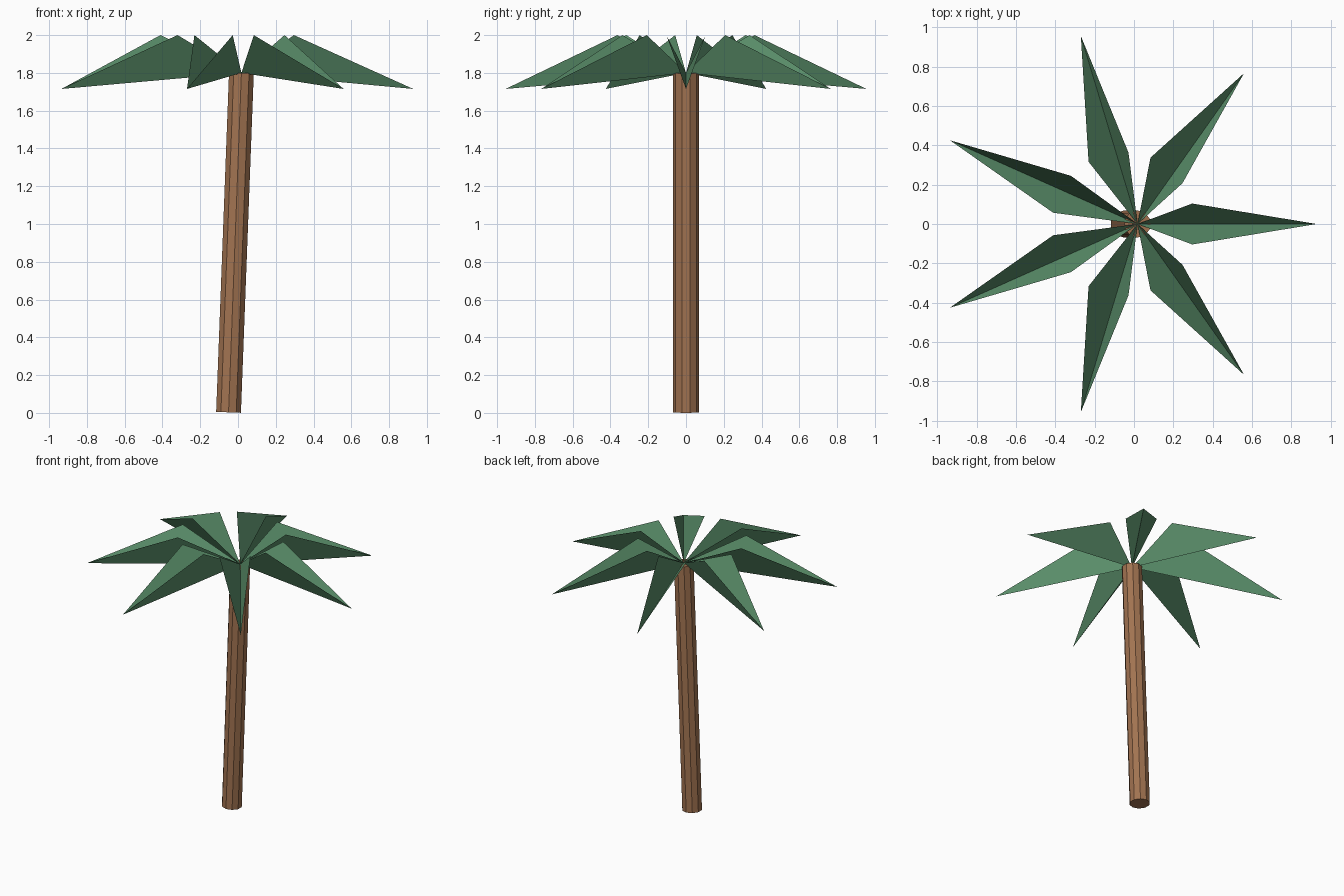
import bpy, bmesh, math
from mathutils import Matrix, Vector

if "Cube" in bpy.data.objects:
    bpy.data.objects.remove(bpy.data.objects["Cube"])


def material(name, rgb):
    m = bpy.data.materials.new(name)
    m.diffuse_color = (*rgb, 1)
    m.use_nodes = True
    m.node_tree.nodes["Principled BSDF"].inputs["Base Color"].default_value = m.diffuse_color
    return m


def add_object(name, bm, mat):
    me = bpy.data.meshes.new(name)
    bm.to_mesh(me)
    bm.free()
    me.materials.append(mat)
    ob = bpy.data.objects.new(name, me)
    bpy.context.collection.objects.link(ob)
    return ob


bark = material("bark brown", (0.36, 0.172, 0.082))
green = material("leaf green", (0.105, 0.28, 0.148))

# Leaning ten-sided trunk
bottom, top = Vector((-0.05, 0, 0.003)), Vector((0.018, 0, 1.8))
axis = top - bottom
lean = axis.to_track_quat('Z', 'Y').to_matrix().to_4x4()
bm = bmesh.new()
bmesh.ops.create_cone(
    bm, cap_ends=True, segments=10, radius1=0.069, radius2=0.069, depth=axis.length,
    matrix=Matrix.Translation((bottom + top) / 2) @ lean @ Matrix.Rotation(math.radians(18), 4, 'Z'))
add_object("trunk", bm, bark)

# Seven V-folded fronds: low keel, raised side corners, all meeting at the trunk top
CENTRE_X, FRONDS = -0.052, 7
for i in range(FRONDS):
    turn = Matrix.Translation((CENTRE_X, 0, 0)) @ Matrix.Rotation(i * math.tau / FRONDS, 4, 'Z')
    bm = bmesh.new()
    root = bm.verts.new(top)
    tip = bm.verts.new(turn @ Vector((0.98, 0, 1.715)))
    left = bm.verts.new(turn @ Vector((0.348, 0.104, 2.0)))
    right = bm.verts.new(turn @ Vector((0.348, -0.104, 2.0)))
    bm.faces.new((root, tip, left))
    bm.faces.new((root, right, tip))
    add_object(f"frond_{i + 1}", bm, green)
